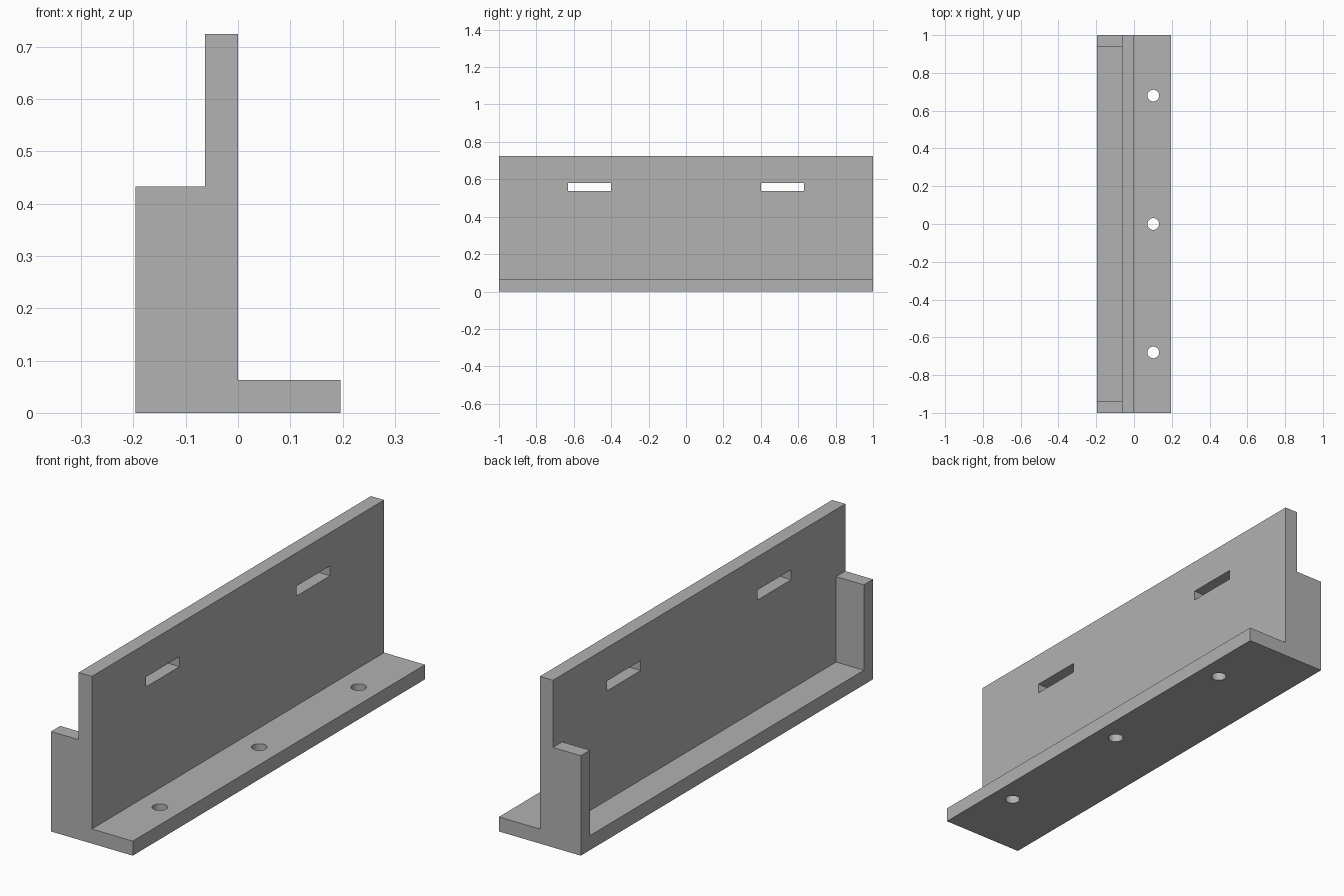
import bpy
import bmesh
from mathutils import Matrix, Vector

cube = bpy.data.objects.get("Cube")
if cube:
    bpy.data.objects.remove(cube, do_unlink=True)

# Main dimensions
HALF_W, HALF_L = 0.196, 1.0
PLATE, WALL_H, RIB_H = 0.063, 0.724, 0.433

grey = bpy.data.materials.new("plain_grey")
grey.use_nodes = True
colour = (0.445, 0.445, 0.445, 1)
grey.diffuse_color = colour
grey.node_tree.nodes["Principled BSDF"].inputs["Base Color"].default_value = colour


def make_object(name, bm):
    bmesh.ops.recalc_face_normals(bm, faces=bm.faces)
    mesh = bpy.data.meshes.new(name)
    bm.to_mesh(mesh)
    bm.free()
    mesh.materials.append(grey)
    obj = bpy.data.objects.new(name, mesh)
    bpy.context.collection.objects.link(obj)
    return obj


def box(name, low, high):
    low, high = Vector(low), Vector(high)
    bm = bmesh.new()
    place = Matrix.Translation((low + high) / 2) @ Matrix.Diagonal((*(high - low), 1))
    bmesh.ops.create_cube(bm, size=1, matrix=place)
    return make_object(name, bm)


def cylinder(name, x, y, radius):
    bm = bmesh.new()
    bmesh.ops.create_cone(bm, cap_ends=True, segments=32, radius1=radius,
                          radius2=radius, depth=0.4, matrix=Matrix.Translation((x, y, 0)))
    return make_object(name, bm)


# Bracket: stepped end profile drawn along the full length
profile = [(-HALF_W, 0), (HALF_W, 0), (HALF_W, PLATE), (0, PLATE), (0, WALL_H),
           (-PLATE, WALL_H), (-PLATE, RIB_H), (-HALF_W, RIB_H)]
bm = bmesh.new()
face = bm.faces.new([bm.verts.new((x, -HALF_L, z)) for x, z in profile])
swept = bmesh.ops.extrude_face_region(bm, geom=[face])["geom"]
bmesh.ops.translate(bm, vec=(0, 2 * HALF_L, 0),
                    verts=[v for v in swept if isinstance(v, bmesh.types.BMVert)])
bracket = make_object("mounting_bracket", bm)

# Pocket between the two end ribs
inner = HALF_L - PLATE
cutters = [box("pocket_cutter", (-0.3, -inner, PLATE), (-PLATE, inner, 0.6))]

# Two slots through the upright wall
for side in (-1, 1):
    y1, y2 = sorted((side * 0.4, side * 0.63))
    cutters.append(box("slot_cutter", (-0.2, y1, 0.537), (0.1, y2, 0.58)))

# Three screw holes through the flange
for y in (-0.68, 0, 0.68):
    cutters.append(cylinder("hole_cutter", 0.102, y, 0.031))

for cutter in cutters:
    cutter.hide_render = True
    mod = bracket.modifiers.new(cutter.name, "BOOLEAN")
    mod.operation = "DIFFERENCE"
    mod.solver = "EXACT"
    mod.object = cutter

# Bake the cuts and remove the cutters
graph = bpy.context.evaluated_depsgraph_get()
baked = bpy.data.meshes.new_from_object(bracket.evaluated_get(graph))
bracket.modifiers.clear()
bracket.data = baked
for cutter in cutters:
    bpy.data.objects.remove(cutter, do_unlink=True)

# Smooth hole walls, sharp edges elsewhere
bpy.ops.object.select_all(action="DESELECT")
bracket.select_set(True)
bpy.context.view_layer.objects.active = bracket
bpy.ops.object.shade_smooth_by_angle()
